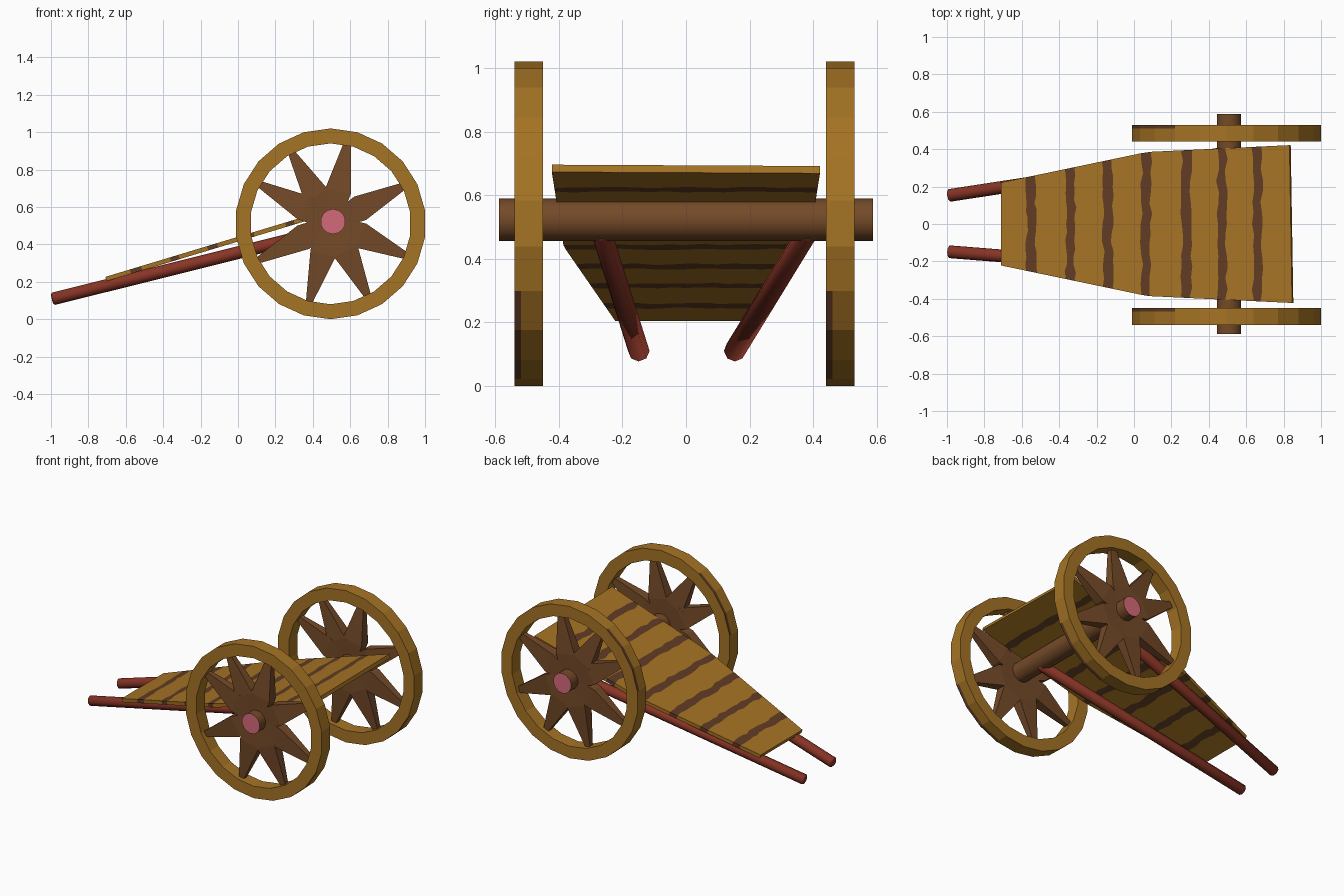
import bpy, bmesh, math, random
from mathutils import Vector

if "Cube" in bpy.data.objects:
    bpy.data.objects.remove(bpy.data.objects["Cube"])

random.seed(4)


def material(name, r, g, b):
    lin = [((c / 255 + 0.055) / 1.055) ** 2.4 for c in (r, g, b)]
    m = bpy.data.materials.new(name)
    m.diffuse_color = (*lin, 1)
    m.use_nodes = True
    m.node_tree.nodes["Principled BSDF"].inputs["Base Color"].default_value = m.diffuse_color
    return m


OCHRE = material("ochre wood", 165, 115, 36)
STRIPE = material("dark grain", 96, 60, 36)
BROWN = material("brown wood", 116, 74, 40)
RED = material("red wood", 138, 53, 38)
PINK = material("pink end grain", 213, 106, 122)


def finish(bm, name, mats, smooth=False):
    bmesh.ops.recalc_face_normals(bm, faces=bm.faces)
    me = bpy.data.meshes.new(name)
    bm.to_mesh(me)
    bm.free()
    for m in mats:
        me.materials.append(m)
    ob = bpy.data.objects.new(name, me)
    bpy.context.collection.objects.link(ob)
    if smooth:
        bpy.ops.object.select_all(action='DESELECT')
        ob.select_set(True)
        bpy.context.view_layer.objects.active = ob
        bpy.ops.object.shade_smooth_by_angle(angle=math.radians(50))
    return ob


def rod(name, a, b, radius, sides, mats, end_mat=0, bevel=0):
    # Capped cylinder from a to b, with its own end colour
    a, b = Vector(a), Vector(b)
    bm = bmesh.new()
    bmesh.ops.create_cone(bm, cap_ends=True, segments=sides, radius1=radius,
                          radius2=radius, depth=(b - a).length)
    caps = [f for f in bm.faces if len(f.verts) > 4]
    for f in caps:
        f.material_index = end_mat
    if bevel:
        edges = {e for f in caps for e in f.edges}
        bmesh.ops.bevel(bm, geom=list(edges), offset=bevel, segments=1, affect='EDGES')
    ob = finish(bm, name, mats, True)
    ob.location = (a + b) / 2
    ob.rotation_euler = (b - a).to_track_quat('Z', 'Y').to_euler()
    return ob


# Wheel rims: 22-sided rings, with dark grain along parts of the tread edges
CX, CZ, SIDES = 0.495, 0.51, 22


def rim(name, y):
    bm = bmesh.new()
    section = [(0.43, -0.045), (0.51, -0.045), (0.51, -0.024),
               (0.51, 0.026), (0.51, 0.045), (0.43, 0.045)]
    rings = []
    for i in range(SIDES):
        t = math.pi / 2 + i * math.tau / SIDES
        rings.append([bm.verts.new((CX + r * math.cos(t), y + d, CZ + r * math.sin(t)))
                      for r, d in section])
    n = len(section)
    for i in range(SIDES):
        a, b = rings[i], rings[(i + 1) % SIDES]
        deg = (90 + (i + 0.5) * 360 / SIDES) % 360
        for k in range(n):
            f = bm.faces.new((a[k], a[(k + 1) % n], b[(k + 1) % n], b[k]))
            low = k == 1 and 285 < deg < 342
            high = k == 3 and 125 < deg < 180
            f.material_index = int(low or high)
    finish(bm, name, [OCHRE, STRIPE])


# Spokes: flat tapering blades, widest near the hub
def spokes(name, y):
    bm = bmesh.new()
    stations = [(0.0, 0.04, 0.03), (0.17, 0.07, 0.035), (0.445, 0.017, 0.014)]
    for deg in (27, 79, 120, 152, 207, 254, 296, 336):
        t = math.radians(deg)
        c, s = math.cos(t), math.sin(t)
        loops = []
        for r, w, h in stations:
            loops.append([bm.verts.new((CX + 0.007 + r * c - u * s, y + v,
                                        CZ + 0.006 + r * s + u * c))
                          for u, v in ((-w, -h), (w, -h), (w, h), (-w, h))])
        for a, b in zip(loops, loops[1:]):
            for k in range(4):
                j = (k + 1) % 4
                bm.faces.new((a[k], a[j], b[j], b[k]))
        bm.faces.new(loops[0][::-1])
        bm.faces.new(loops[-1])
    finish(bm, name, [BROWN])


for side, y in (("front", -0.495), ("back", 0.485)):
    rim(side + "_wheel_rim", y)
    spokes(side + "_wheel_spokes", y)

# Axle with pink ends
rod("axle", (0.508, -0.588, 0.522), (0.508, 0.588, 0.522), 0.067, 14, [BROWN, PINK], 1)

# Two handle poles running from the ground end up to the axle
for name, y0, y1 in (("front_pole", -0.148, -0.268), ("back_pole", 0.152, 0.385)):
    rod(name, (-0.992, y0, 0.108), (0.53, y1, 0.488), 0.034, 8, [RED], 0, 0.006)


# Sloping bed: tapered plank floor with wavy dark stripes across it
def half_width(x):
    if x < 0.07:
        return 0.222 + (x + 0.71) / 0.78 * 0.163
    return 0.385 + (x - 0.07) / 0.77 * 0.037


cuts = [-0.71]
for x in (-0.55, -0.34, -0.14, 0.065, 0.28, 0.47, 0.66):
    cuts += [x - 0.024, x + 0.024]
cuts.append(0.838)

bm = bmesh.new()
ROWS = 14
cols = []
for i, x in enumerate(cuts):
    col = []
    for j in range(ROWS + 1):
        f = j / ROWS * 2 - 1
        inner = 0 < i < len(cuts) - 1
        px = x - 0.007 * f * (i == len(cuts) - 1)
        px += random.uniform(-0.008, 0.008) if inner else 0
        col.append(bm.verts.new((px, f * half_width(px), 0.226 + (px + 0.71) * 0.302)))
    cols.append(col)
for i in range(len(cols) - 1):
    for j in range(ROWS):
        f = bm.faces.new((cols[i][j], cols[i + 1][j], cols[i + 1][j + 1], cols[i][j + 1]))
        f.material_index = i % 2
bed = finish(bm, "bed", [OCHRE, STRIPE])
mod = bed.modifiers.new("thickness", 'SOLIDIFY')
mod.thickness = 0.024
mod.offset = -1 if bed.data.polygons[0].normal.z > 0 else 1
